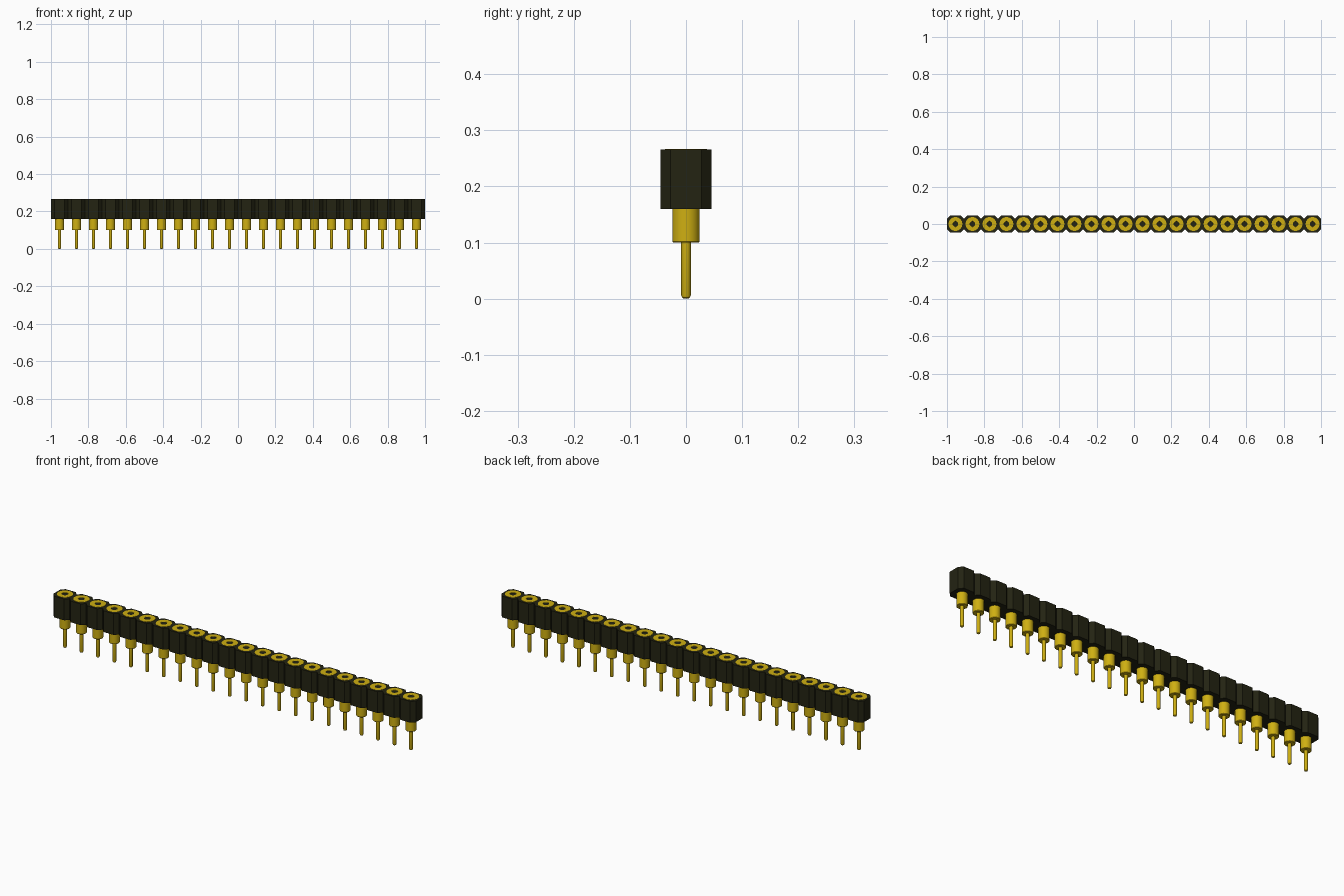
import bpy, bmesh, math

if "Cube" in bpy.data.objects:
    bpy.data.objects.remove(bpy.data.objects["Cube"])

COUNT = 22
PITCH = 2 / COUNT
HALF = PITCH / 2
BOTTOM, TOP = 0.16, 0.266
CHAMFER = 0.018
SIDES = 24


def material(name, color):
    m = bpy.data.materials.new(name)
    m.use_nodes = True
    m.diffuse_color = color
    m.node_tree.nodes["Principled BSDF"].inputs["Base Color"].default_value = color
    return m


black = material("black plastic", (0.017, 0.017, 0.006, 1))
gold = material("gold metal", (0.62, 0.43, 0.006, 1))


def finish(name, bm, mat):
    bmesh.ops.recalc_face_normals(bm, faces=bm.faces)
    mesh = bpy.data.meshes.new(name)
    bm.to_mesh(mesh)
    bm.free()
    mesh.materials.append(mat)
    obj = bpy.data.objects.new(name, mesh)
    bpy.context.collection.objects.link(obj)
    return obj


def lathe(bm, x, profile):
    """Revolve (radius, height) points about a vertical axis, capping both ends."""
    rings = []
    for r, z in profile:
        rings.append([bm.verts.new((x + r * math.cos(a), r * math.sin(a), z))
                      for a in (2 * math.pi * i / SIDES for i in range(SIDES))])
    for low, high in zip(rings, rings[1:]):
        for i in range(SIDES):
            j = (i + 1) % SIDES
            bm.faces.new((low[i], low[j], high[j], high[i]))
    bm.faces.new(rings[0])
    bm.faces.new(rings[-1])


centres = [-1 + HALF + i * PITCH for i in range(COUNT)]

# Housing: one outline running along the front and back, notched between cells
inner = HALF - CHAMFER
front = [(-1, -inner)]
for x in centres:
    front += [(x - inner, -HALF), (x + inner, -HALF), (x + HALF, -inner)]
bm = bmesh.new()
for a, b in zip(front, front[1:]):
    # Each strip spans front to back, so the top and bottom stay planar
    low = [bm.verts.new((x, y, BOTTOM)) for x, y in (a, b, (b[0], -b[1]), (a[0], -a[1]))]
    high = [bm.verts.new((v.co.x, v.co.y, TOP)) for v in low]
    bm.faces.new(low)
    bm.faces.new(high)
    for i, j in ((0, 1), (2, 3)):
        bm.faces.new((low[i], low[j], high[j], high[i]))
bmesh.ops.remove_doubles(bm, verts=bm.verts, dist=0.0001)
# Close the two ends
bmesh.ops.holes_fill(bm, edges=[e for e in bm.edges if e.is_boundary], sides=4)
finish("housing", bm, black)

# Contacts: rounded pin, wider barrel, and a socket with a tapered hole on top
pin = [(0.004, 0), (0.007, 0.002), (0.0085, 0.006), (0.0085, 0.10),
       (0.023, 0.10), (0.0245, 0.102), (0.0245, BOTTOM + 0.01)]
socket = [(0.037, TOP - 0.01), (0.037, TOP + 0.001), (0.015, TOP + 0.001),
          (0.010, TOP - 0.012), (0.010, TOP - 0.06)]
for name, profile in (("contact_pins", pin), ("contact_sockets", socket)):
    bm = bmesh.new()
    for x in centres:
        lathe(bm, x, profile)
    obj = finish(name, bm, gold)
    bpy.ops.object.select_all(action="DESELECT")
    obj.select_set(True)
    bpy.context.view_layer.objects.active = obj
    bpy.ops.object.shade_smooth_by_angle(angle=math.radians(35))
